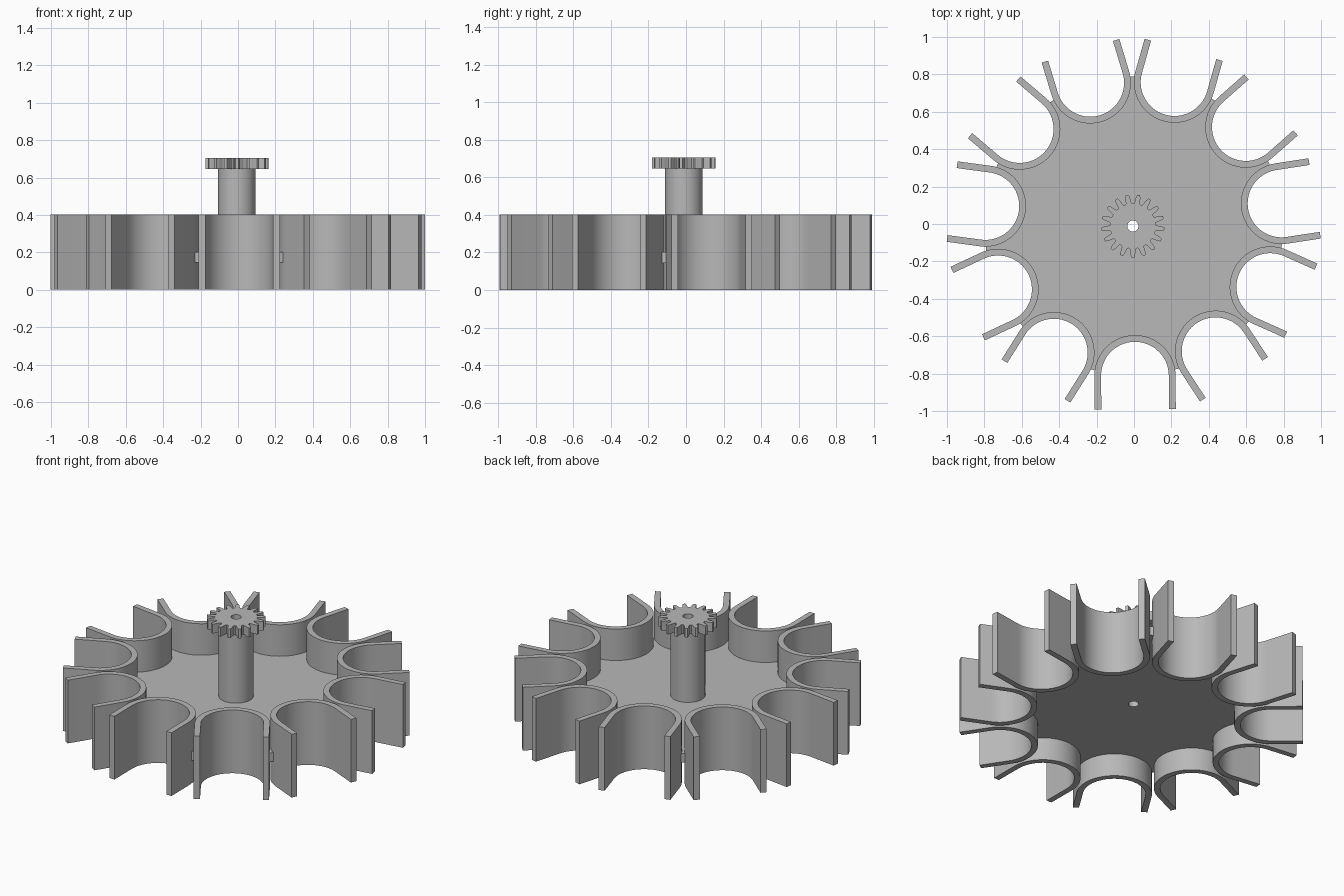
import bpy, bmesh
from math import sin, cos, pi, radians

if "Cube" in bpy.data.objects:
    bpy.data.objects.remove(bpy.data.objects["Cube"])

CUPS = 11
STEP = 2 * pi / CUPS
START = radians(-89.5)
WHEEL = (-0.002, -0.011)       # wheel centre
AXLE = (-0.006, -0.011)        # shaft and gear centre
CUP_DIST, CUP_OUT, CUP_IN, ARM_END = 0.80, 0.217, 0.181, 0.979

grey = bpy.data.materials.new("light_grey")
grey.diffuse_color = (0.48, 0.48, 0.48, 1)
grey.use_nodes = True
grey.node_tree.nodes["Principled BSDF"].inputs["Base Color"].default_value = grey.diffuse_color


def arc(cx, cy, r, a0, a1, n):
    return [(cx + r * cos(a0 + (a1 - a0) * i / n),
             cy + r * sin(a0 + (a1 - a0) * i / n)) for i in range(n + 1)]


def circle(c, r, n=48):
    return arc(c[0], c[1], r, 0, 2 * pi, n)[:-1]


def turn(points, a, c):
    return [(c[0] + x * cos(a) - y * sin(a), c[1] + x * sin(a) + y * cos(a))
            for x, y in points]


def prism(name, outlines, z0, z1):
    """Fill the outlines (inner ones become holes) and extrude upward."""
    bm = bmesh.new()
    edges = []
    for pts in outlines:
        vs = [bm.verts.new((x, y, z0)) for x, y in pts]
        edges += [bm.edges.new((vs[i - 1], vs[i])) for i in range(len(vs))]
    bmesh.ops.triangle_fill(bm, edges=edges, use_beauty=True)
    ext = bmesh.ops.extrude_face_region(bm, geom=bm.faces[:], use_keep_orig=True)
    top = [g for g in ext["geom"] if isinstance(g, bmesh.types.BMVert)]
    bmesh.ops.translate(bm, verts=top, vec=(0, 0, z1 - z0))
    bmesh.ops.recalc_face_normals(bm, faces=bm.faces[:])
    me = bpy.data.meshes.new(name)
    bm.to_mesh(me)
    bm.free()
    me.materials.append(grey)
    ob = bpy.data.objects.new(name, me)
    bpy.context.collection.objects.link(ob)
    bpy.ops.object.select_all(action='DESELECT')
    ob.select_set(True)
    bpy.context.view_layer.objects.active = ob
    bpy.ops.object.shade_smooth_by_angle(angle=radians(25))
    return ob


# U-shaped cups opening outward
cup = ([(ARM_END, CUP_OUT)]
       + arc(CUP_DIST, 0, CUP_OUT, pi / 2, 3 * pi / 2, 40)
       + [(ARM_END, -CUP_OUT), (ARM_END, -CUP_IN)]
       + arc(CUP_DIST, 0, CUP_IN, 3 * pi / 2, pi / 2, 40)
       + [(ARM_END, CUP_IN)])
for k in range(CUPS):
    prism(f"cup_{k + 1}", [turn(cup, START + k * STEP, WHEEL)], 0, 0.402)

# Scalloped plate joining the cups
scallop = arc(CUP_DIST, 0, CUP_OUT - 0.004, radians(262), radians(98), 32)
rim = []
for k in range(CUPS):
    rim += turn(scallop, START + k * STEP, WHEEL)
prism("plate", [rim, circle(AXLE, 0.03)], 0.145, 0.202)

# Hollow shaft
prism("shaft", [circle(AXLE, 0.1), circle(AXLE, 0.03)], 0.202, 0.646)

# Gear with tapered teeth
TEETH = 17
pitch = 2 * pi / TEETH
tooth = [(-0.40, 0.121), (-0.31, 0.127), (-0.26, 0.14), (-0.21, 0.155),
         (-0.12, 0.169), (0.12, 0.169), (0.21, 0.155), (0.26, 0.14),
         (0.31, 0.127), (0.40, 0.121)]
gear = []
for k in range(TEETH):
    for f, r in tooth:
        a = -pi / 2 + (k + f) * pitch
        gear.append((AXLE[0] + r * cos(a), AXLE[1] + r * sin(a)))
prism("gear", [gear, circle(AXLE, 0.03)], 0.646, 0.705)
